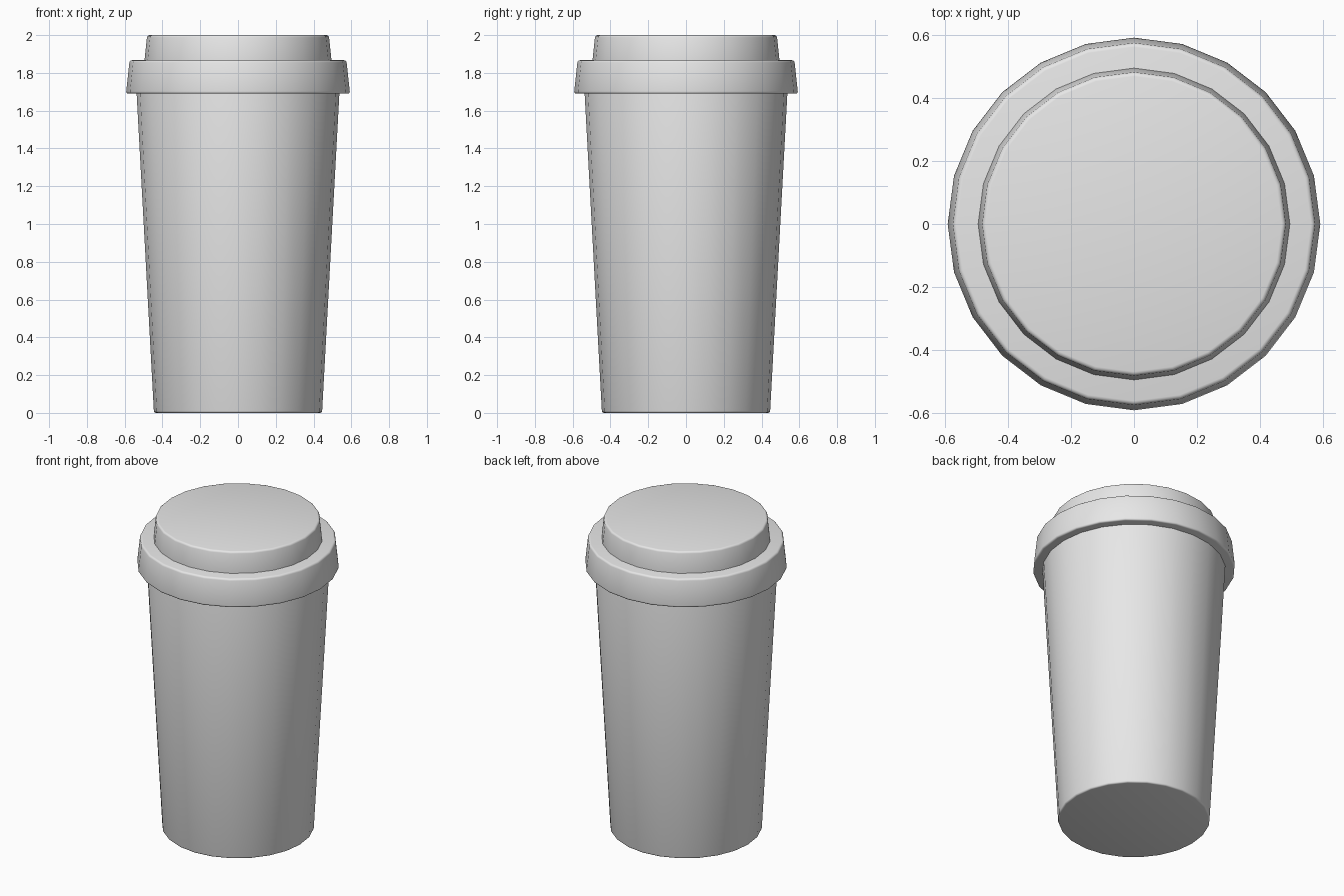
import bpy
import bmesh
from mathutils import Matrix

cube = bpy.data.objects.get("Cube")
if cube:
    bpy.data.objects.remove(cube, do_unlink=True)

SIDES = 24

# One plain grey for the whole cup
grey = bpy.data.materials.new("light_grey")
grey.use_nodes = True
colour = (0.8, 0.8, 0.8, 1.0)
grey.diffuse_color = colour
grey.node_tree.nodes["Principled BSDF"].inputs["Base Color"].default_value = colour


def tapered_disc(name, bottom_radius, top_radius, bottom_z, top_z, bevel):
    """Closed 24-sided frustum with softly rounded rims."""
    height = top_z - bottom_z
    bm = bmesh.new()
    bmesh.ops.create_cone(
        bm, cap_ends=True, segments=SIDES,
        radius1=bottom_radius, radius2=top_radius, depth=height,
        matrix=Matrix.Translation((0, 0, bottom_z + height / 2)))
    rims = [e for e in bm.edges if abs(e.verts[0].co.z - e.verts[1].co.z) < 0.001]
    bmesh.ops.bevel(bm, geom=rims, offset=bevel, segments=3, profile=0.5,
                    affect='EDGES', clamp_overlap=True)
    bmesh.ops.recalc_face_normals(bm, faces=bm.faces)
    for face in bm.faces:
        face.smooth = True
    mesh = bpy.data.meshes.new(name)
    bm.to_mesh(mesh)
    bm.free()
    mesh.materials.append(grey)
    obj = bpy.data.objects.new(name, mesh)
    bpy.context.collection.objects.link(obj)
    return obj


# Cup body, running up inside the lid
tapered_disc("cup_body", 0.445, 0.54, 0.0, 1.75, 0.01)
# Wide lid rim
tapered_disc("lid_rim", 0.593, 0.574, 1.69, 1.867, 0.012)
# Raised lid top, sunk slightly into the rim
tapered_disc("lid_top", 0.5, 0.481, 1.82, 2.0, 0.012)
